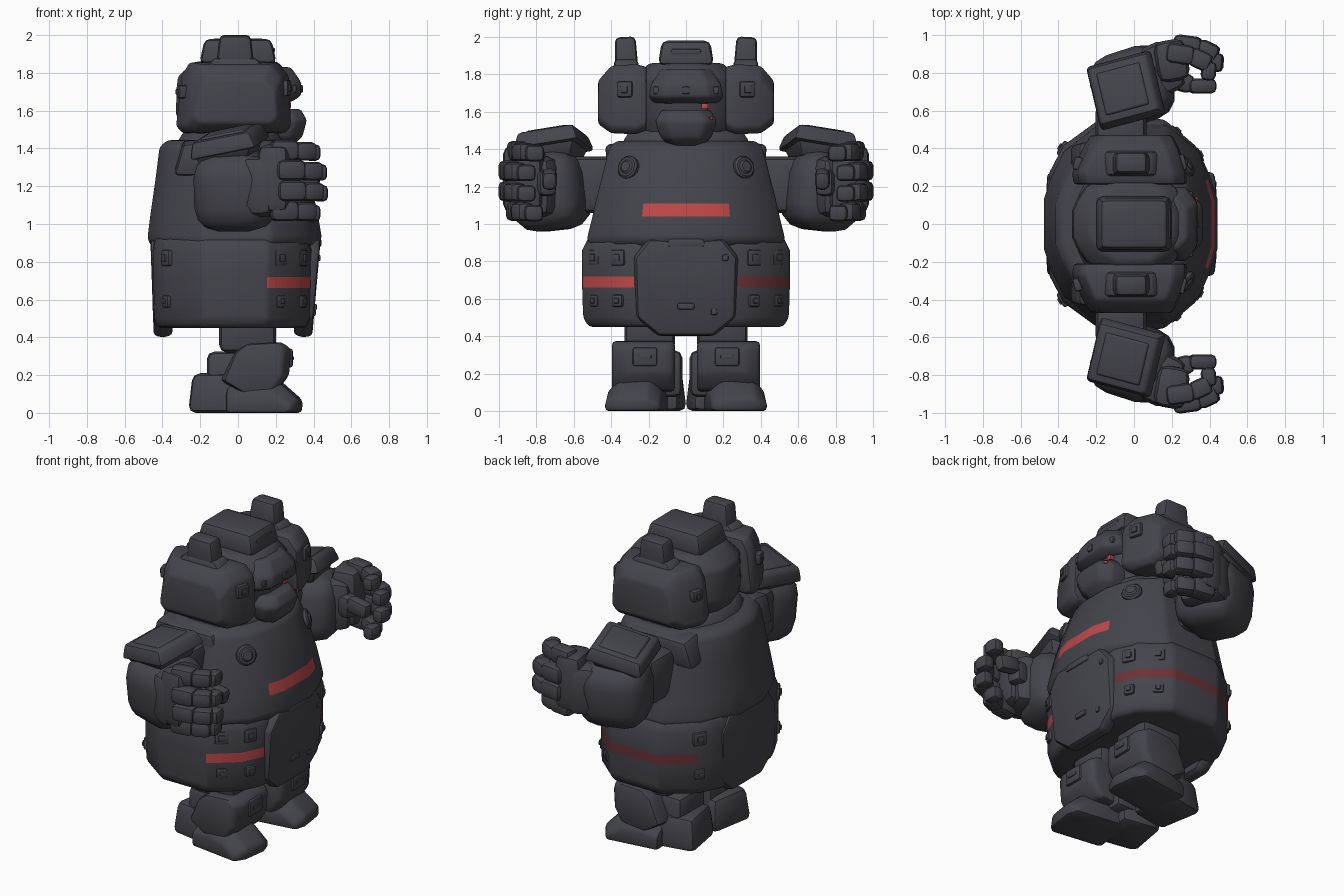
import bpy, bmesh, math
from mathutils import Matrix, Vector, Euler

cube = bpy.data.objects.get("Cube")
if cube:
    bpy.data.objects.remove(cube, do_unlink=True)


def material(name, rgb):
    m = bpy.data.materials.new(name)
    m.use_nodes = True
    m.diffuse_color = (*rgb, 1)
    m.node_tree.nodes["Principled BSDF"].inputs["Base Color"].default_value = (*rgb, 1)
    return m


PAINTS = (material("dark grey armour", (0.058, 0.058, 0.073)),
          material("red paint", (0.52, 0.065, 0.065)),
          material("worn dark red paint", (0.14, 0.032, 0.036)))
made = []


def finish(name, bm, bevel=0.02, segments=2, place=Matrix(), paint=None):
    bmesh.ops.recalc_face_normals(bm, faces=bm.faces)
    if paint:
        for f in bm.faces:
            f.material_index = paint(f.calc_center_median())
    sharp = [e for e in bm.edges if e.is_manifold and e.calc_face_angle() > 0.5]
    bmesh.ops.bevel(bm, geom=sharp, offset=bevel, segments=segments, profile=0.5,
                    affect='EDGES', clamp_overlap=True, material=-1)
    bm.transform(place)
    mesh = bpy.data.meshes.new(name)
    bm.to_mesh(mesh)
    bm.free()
    for m in PAINTS:
        mesh.materials.append(m)
    ob = bpy.data.objects.new(name, mesh)
    bpy.context.collection.objects.link(ob)
    made.append(ob)


def loft(name, rings, **kw):
    bm = bmesh.new()
    loops = [[bm.verts.new(p) for p in r] for r in rings]
    n = len(loops[0])
    for a, b in zip(loops, loops[1:]):
        for i in range(n):
            j = (i + 1) % n
            bm.faces.new((a[i], a[j], b[j], b[i]))
    bm.faces.new(loops[0])
    bm.faces.new(loops[-1])
    finish(name, bm, **kw)


def placed(loc, rot=(0, 0, 0)):
    e = Euler([math.radians(a) for a in rot])
    return Matrix.Translation(loc) @ e.to_matrix().to_4x4()


def box(name, loc, size, rot=(0, 0, 0), taper=(1, 1), paint=None, **kw):
    bm = bmesh.new()
    bmesh.ops.create_cube(bm, size=1)
    for v in bm.verts:
        tx, ty = taper if v.co.z > 0 else (1, 1)
        v.co = Vector((v.co.x * size[0] * tx, v.co.y * size[1] * ty, v.co.z * size[2]))
    finish(name, bm, place=placed(loc, rot), paint=paint, **kw)


def pair(name, loc, size, rot=(0, 0, 0), **kw):
    for s, side in ((1, "left_"), (-1, "right_")):
        box(side + name, (loc[0], loc[1] * s, loc[2]), size,
            (rot[0] * s, rot[1], rot[2] * s), **kw)


def bolt(name, loc, yaw, size=0.075):
    pair(name, loc, (0.05, size, size), (0, 0, yaw), bevel=0.012)
    out = Matrix.Rotation(math.radians(yaw), 3, 'Z') @ Vector((0.024, 0, 0))
    pair(name + "_stud", Vector(loc) + out, (0.02, size * .45, size * .45), (0, 0, yaw), bevel=0.006)


# Faceted oval cross-sections: rounder for chest and head, boxier for the skirt
ROUND = ((1, .25), (.92, .47), (.78, .73), (.4, 1))
BOXY = ((1, .3), (.98, .5), (.82, .75), (.4, 1))


def oval(z, front, back, half, quarter=ROUND):
    pts = [(front * a, half * b, z) for a, b in quarter]
    pts += [(back * a, half * b, z) for a, b in reversed(quarter)]
    return pts + [(x, -y, z) for x, y, z in reversed(pts)]


# Skirt stripe: bright on the right front corner, worn all along the left flank
def skirt_paint(c):
    if not .66 < c.z < .72:
        return 0
    if c.y < -.28 and c.x > .2:
        return 1
    return 2 if c.y > .28 and c.x > -.32 else 0


SKIRT = ((.45, .365, -.435, .52), (.50, .385, -.45, .55), (.66, .39, -.455, .555),
         (.72, .39, -.455, .555), (.86, .395, -.455, .555), (.93, .375, -.445, .52))
loft("skirt", [oval(*s, BOXY) for s in SKIRT], paint=skirt_paint)

# Chest shell with a stripe across the front
loft("chest", [oval(.87, .40, -.45, .51), oval(.92, .445, -.48, .53), oval(1.04, .425, -.465, .50),
               oval(1.11, .41, -.455, .485), oval(1.25, .37, -.435, .45), oval(1.41, .31, -.415, .41),
               oval(1.445, .25, -.37, .37)],
     paint=lambda c: int(1.04 < c.z < 1.11 and c.x > .3 and abs(c.y) < .24))
loft("collar", [oval(1.42, .25, -.33, .35), oval(1.5, .22, -.28, .30)])
pair("shoulder_rim", (-.09, .345, 1.35), (.50, .17, .17), (-8, 0, 0), taper=(.8, .9), bevel=.025)

# Apron plates, front and back
APRON = ((.15, -.26), (.27, -.16), (.28, .17), (.2, .27))
outline = APRON + tuple((-y, z) for y, z in reversed(APRON))
for name, x, tilt in (("front_apron", .365, 5), ("back_apron", -.405, -2)):
    rings = [[(d, y * k, z * k) for y, z in outline] for d, k in ((-.05, .96), (0, 1), (.05, .96))]
    loft(name, rings, place=placed((x, 0, .66), (0, tilt, 0)))
box("apron_latch", (.41, 0, .905), (.07, .22, .06), taper=(.85, .85))
box("apron_step", (.405, 0, .56), (.025, .09, .035), bevel=.008)
for x, y, z in ((.425, .21, .82), (.40, .15, .53)):
    box("apron_rivet", (x, y, z), (.025, .035, .035), bevel=.01)

# Square bolts on the skirt corners and flanks
for z, size in ((.82, .085), (.59, .065)):
    bolt("skirt_front_bolt", (.333, .36, z), 27, size)
    bolt("skirt_side_bolt", (.217, .48, z), 48, size)
    bolt("skirt_back_bolt", (-.37, .395, z), 148, size)

# Chest rivets
for s, side in ((1, "left"), (-1, "right")):
    for radius, depth in ((.062, .05), (.038, .07)):
        bm = bmesh.new()
        bmesh.ops.create_cone(bm, cap_ends=True, segments=16, radius1=radius, radius2=radius, depth=depth)
        finish(side + "_chest_rivet", bm, .01, 1, placed((.27, s * .305, 1.3), (0, 75, s * 35)))

# Head core, brow, snout and crown
loft("head", [oval(1.47, .22, -.26, .25), oval(1.58, .265, -.33, .27), oval(1.78, .28, -.32, .27),
              oval(1.86, .21, -.23, .2)])
BROW = ((1.645, .28, .17), (1.68, .335, .20), (1.75, .335, .185), (1.83, .28, .13))
SNOUT = ((1.40, .27, .07), (1.46, .34, .135), (1.55, .365, .165), (1.61, .33, .13))
for name, sections in (("brow", BROW), ("snout", SNOUT)):
    loft(name, [[(.15, w, z), (x - .06, w, z), (x, w * .6, z), (x, -w * .6, z), (x - .06, -w, z), (.15, -w, z)]
                for z, x, w in sections], bevel=.015)
for x, y in ((.30, -.155), (.335, 0), (.30, .155)):
    box("brow_stud", (x, y, 1.715), (.02, .04, .04), bevel=.008)
box("crown", (0, 0, 1.915), (.41, .30, .13), taper=(.86, .86), bevel=.03)
box("crown_cap", (0, 0, 1.975), (.29, .20, .012), taper=(.9, .9), bevel=.005)
box("crown_vent", (.185, 0, 1.92), (.02, .16, .03), bevel=.008)
box("eye_light", (.265, .10, 1.63), (.03, .035, .03), bevel=.004, paint=lambda c: 1)
box("cheek_light", (.332, .135, 1.565), (.01, .02, .02), (0, 0, 45), bevel=.003, paint=lambda c: 1)

# Ear pods, fins and pod bolts
PODS = ((.21, -.32, .28, 1.50, 1.84), (.27, -.33, .28, 1.48, 1.855),
        (.40, -.275, .24, 1.485, 1.845), (.47, -.235, .205, 1.535, 1.765))
for s, side in ((1, "left"), (-1, "right")):
    rings = []
    for y, x0, x1, z0, z1 in PODS:
        c, y = .035, y * s
        rings.append([(x0 + c, y, z0), (x1 - c, y, z0), (x1, y, z0 + c), (x1 - .01, y, z1 - c * 2), (x1 - c * 2, y, z1),
                      (x0 + c * 2, y, z1), (x0 + .03, y, z1 - c * 2), (x0, y, z0 + c)])
    loft(side + "_ear_pod", rings, bevel=.015)
pair("ear_fin", (-.015, .32, 1.90), (.21, .125, .20), (-3, 0, 0), taper=(.78, .88), bevel=.025)
pair("fin_base", (-.015, .32, 1.845), (.34, .14, .07), taper=(.65, .9))
bolt("pod_bolt", (.25, .325, 1.72), 14, .085)
bolt("pod_rear_bolt", (-.295, .32, 1.7), 165, .07)

# Arms: shoulder link, heavy forearm and tilted guard
pair("upper_arm", (-.07, .5, 1.21), (.27, .28, .30), bevel=.05)
pair("forearm", (-.01, .725, 1.175), (.42, .39, .42), (-6, 0, 18), bevel=.13, segments=3)
pair("wrist", (.14, .82, 1.2), (.2, .28, .32), (0, 0, 25), bevel=.06)
pair("guard_stem", (-.045, .71, 1.375), (.24, .24, .10), (-9, -11, 15), taper=(1.4, 1.4))
pair("forearm_guard", (-.05, .71, 1.44), (.37, .36, .09), (-9, -11, 15), taper=(.86, .86))
pair("guard_panel", (-.06, .715, 1.485), (.25, .24, .02), (-9, -11, 15), taper=(.9, .9), bevel=.006)

# Hands: four half-open fingers fanned on a palm, thumb inside
pair("palm", (.2, .865, 1.24), (.17, .22, .36), (0, 0, 10), bevel=.05)
for z, y, reach in ((1.39, -.045, -.01), (1.285, 0, .025), (1.175, 0, .03), (1.07, -.04, -.01)):
    pair("knuckle", (.255 + reach, .945 + y, z), (.15, .105, .108), (0, 0, -8), bevel=.03)
    pair("finger_middle", (.36 + reach, .915 + y, z - .005), (.12, .10, .098), (0, 0, -25), bevel=.028)
    pair("fingertip", (.405 + reach, .855 + y, z - .012), (.08, .10, .088), (0, 0, -5), bevel=.026)
pair("thumb_base", (.24, .755, 1.22), (.15, .10, .14), (0, 0, -15), bevel=.03)
pair("thumb_tip", (.36, .73, 1.24), (.15, .08, .10), (0, 10, 0), bevel=.03)

# Legs and feet
KNEE = ((-.12, .17), (.02, .10), (.2, .11), (.27, .2), (.28, .34), (.23, .375), (.03, .365), (-.04, .32))
TOE = ((-.05, 0), (.33, 0), (.335, .07), (.22, .17), (.08, .18), (-.05, .14))
pair("thigh", (.05, .195, .44), (.30, .27, .24), bevel=.04)
pair("shin", (-.03, .155, .2), (.27, .27, .25), bevel=.04)
for s, side in ((1, "left"), (-1, "right")):
    loft(side + "_knee_guard", [[(x * k + .02, s * y, z) for x, z in KNEE]
                                for y, k in ((.06, .85), (.10, .93), (.33, .93), (.395, .8))])
    loft(side + "_toe", [[(x * k, s * y, z * h) for x, z in TOE]
                         for y, k, h in ((-.15, .9, .6), (-.08, 1, 1), (.08, 1, 1), (.15, .9, .6))],
         place=placed((0, s * .245, 0), (0, 0, s * 8)))
pair("knee_plate", (.27, .22, .29), (.04, .13, .10), bevel=.012)
pair("knee_slot", (.29, .22, .29), (.012, .07, .02), bevel=.005)
pair("heel", (-.11, .17, .105), (.27, .32, .21), (0, 0, 10), taper=(.85, .85), bevel=.04)

# Soft shading that keeps hard edges crisp
bpy.ops.object.select_all(action='DESELECT')
for ob in made:
    ob.select_set(True)
bpy.context.view_layer.objects.active = made[0]
bpy.ops.object.shade_smooth_by_angle(angle=math.radians(35))
